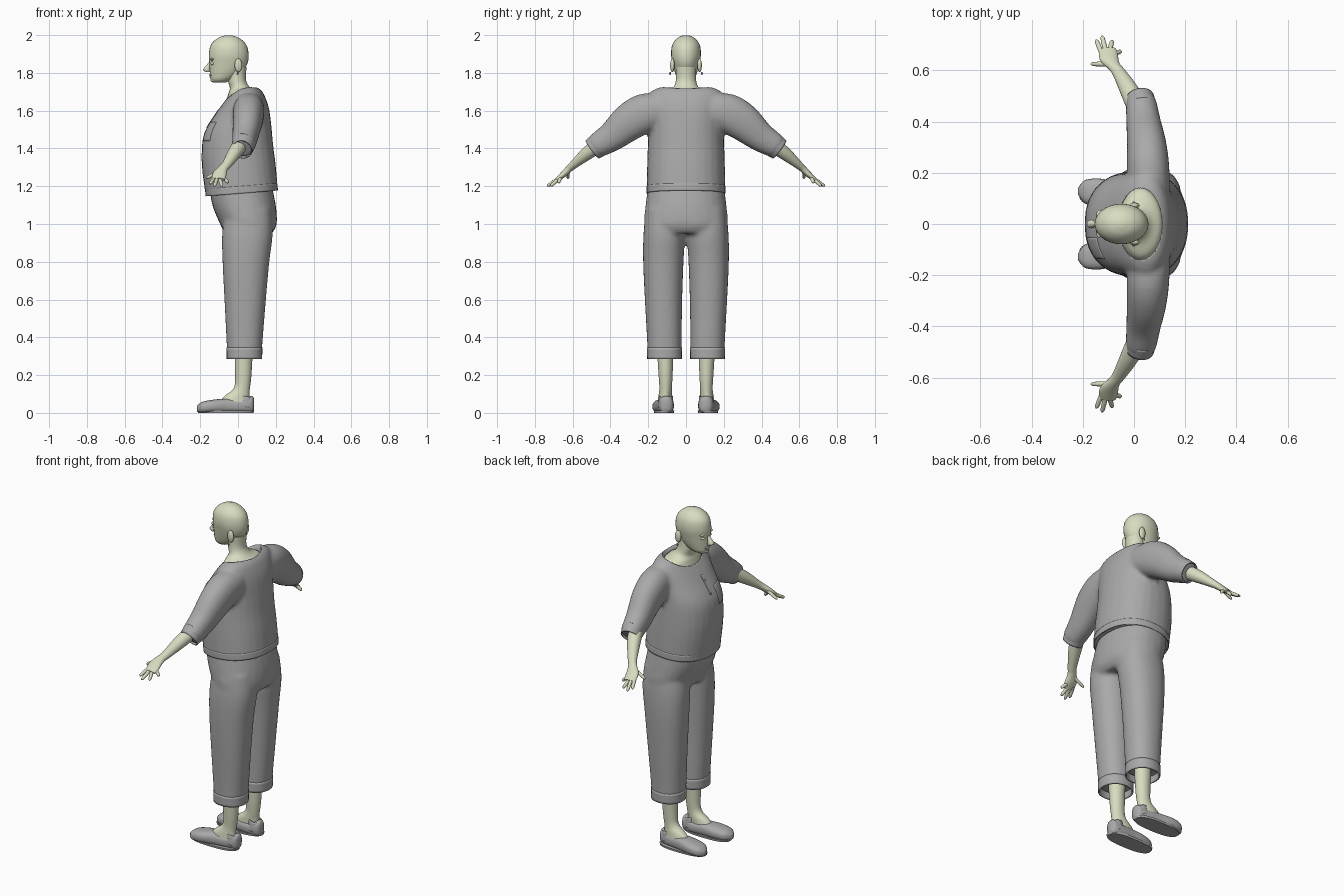
import bpy, bmesh, math
from mathutils import Vector

if "Cube" in bpy.data.objects:
    bpy.data.objects.remove(bpy.data.objects["Cube"])


def material(name, rgb):
    m = bpy.data.materials.new(name)
    m.use_nodes = True
    m.diffuse_color = (*rgb, 1)
    m.node_tree.nodes["Principled BSDF"].inputs["Base Color"].default_value = (*rgb, 1)
    return m


SKIN = material("pale skin", (.68, .72, .53))
CLOTH = material("grey cloth", (.4, .4, .4))
UP = Vector((0, 0, 1))


def spline(rings, steps=4):
    """Catmull-Rom interpolation between rings (x, y, z, width, depth)."""
    out = []
    for i in range(len(rings) - 1):
        p = [Vector(rings[min(max(k, 0), len(rings) - 1)]) for k in range(i - 1, i + 3)]
        for s in range(steps):
            t = s / steps
            out.append(p[1] + (p[2] - p[0]) * t / 2
                       + (p[0] * 2 - p[1] * 5 + p[2] * 4 - p[3]) * t * t / 2
                       + (p[1] * 3 - p[0] - p[2] * 3 + p[3]) * t ** 3 / 2)
    return out + [Vector(rings[-1])]


def loft(bm, rings, side=1, normal=None, power=2.0, caps=True, seg=28):
    """Skin a tube over rings; without a normal the rings follow the path."""
    pts = spline(rings)
    loops = []
    for i, p in enumerate(pts):
        n = normal or (pts[min(i + 1, len(pts) - 1)] - pts[max(i - 1, 0)])
        n = Vector(n[:3]).normalized()
        ref = Vector((0, 1, 0)) if abs(n.x) > .9 else Vector((1, 0, 0))
        u = (ref - n * ref.dot(n)).normalized()
        v = n.cross(u)
        loop = []
        for k in range(seg):
            a = math.tau * k / seg
            c, s = math.cos(a), math.sin(a)
            c, s = [math.copysign(abs(w) ** (2 / power), w) for w in (c, s)]
            q = Vector(p[:3]) + u * c * max(p[3], .002) + v * s * max(p[4], .002)
            loop.append(bm.verts.new((q.x, q.y * side, max(q.z, 0))))
        loops.append(loop)
    for a, b in zip(loops, loops[1:]):
        for k in range(seg):
            j = (k + 1) % seg
            bm.faces.new((a[k], a[j], b[j], b[k]))
    if caps:
        bm.faces.new(loops[0])
        bm.faces.new(loops[-1])


def finish(name, bm, mat, thickness=0):
    bmesh.ops.recalc_face_normals(bm, faces=bm.faces)
    me = bpy.data.meshes.new(name)
    bm.to_mesh(me)
    bm.free()
    ob = bpy.data.objects.new(name, me)
    bpy.context.collection.objects.link(ob)
    me.materials.append(mat)
    bpy.ops.object.select_all(action='DESELECT')
    ob.select_set(True)
    bpy.context.view_layer.objects.active = ob
    bpy.ops.object.shade_smooth_by_angle(angle=math.radians(50))
    if thickness:
        ob.modifiers.new("thickness", 'SOLIDIFY').thickness = thickness
    return ob


def part(name, mat, rings, pair=False, thickness=0, **kw):
    for side, label in ((1, "_a"), (-1, "_b")) if pair else ((1, ""),):
        bm = bmesh.new()
        loft(bm, rings, side, caps=not thickness, **kw)
        ob = finish(name + label, bm, mat, thickness)
    return ob


def fused(name, mat, core, limb, core_normal, limb_normal):
    """A central volume and two mirrored limbs melted into one garment."""
    bm = bmesh.new()
    loft(bm, core, normal=core_normal, power=2.25)
    for side in (1, -1):
        loft(bm, limb, side, normal=limb_normal, power=2.2)
    ob = finish(name, bm, mat)
    r = ob.modifiers.new("melt", 'REMESH')
    r.mode, r.voxel_size, r.use_smooth_shade = 'VOXEL', .011, True
    s = ob.modifiers.new("soften", 'SMOOTH')
    s.factor, s.iterations = .5, 6
    return ob


# Shirt with neckline opening
shirt = fused("shirt", CLOTH,
    [(.02, 0, 1.165, .192, .208), (.005, 0, 1.3, .195, .206), (-.003, 0, 1.4, .19, .203),
     (0, 0, 1.5, .178, .2), (.025, 0, 1.6, .14, .2), (.038, 0, 1.66, .108, .2),
     (.045, 0, 1.7, .08, .185), (.045, 0, 1.724, .05, .14)],
    [(.06, .13, 1.605, .08, .09), (.055, .22, 1.585, .083, .105), (.05, .3, 1.54, .078, .1),
     (.038, .39, 1.465, .068, .08), (.028, .47, 1.415, .06, .065), (.025, .49, 1.402, .052, .055)],
    (-.08, 0, 1), None)
cutter = part("neckline_cutter", CLOTH, [(.025, 0, 1.645, .085, .14), (.025, 0, 1.8, .085, .14)], normal=UP)
cutter.hide_render = True
cutter.display_type = 'WIRE'
cut = shirt.modifiers.new("neckline", 'BOOLEAN')
cut.operation, cut.object = 'DIFFERENCE', cutter
part("sleeve_cuff", CLOTH, [(.03, .455, 1.425, .06, .067), (.022, .495, 1.395, .055, .06)], True, .006)
part("shirt_hem", CLOTH, [(.02, 0, 1.162, .192, .208), (.017, 0, 1.2, .192, .208)],
     thickness=.005, normal=(-.08, 0, 1), power=2.25, seg=56)


# Chest pocket and front placket hugging the shirt
def patch(name, y, z, width, height):
    bm = bmesh.new()
    bmesh.ops.create_grid(bm, x_segments=10, y_segments=10, size=.5)
    for v in bm.verts:
        v.co = (-.4, y + v.co.x * width, z + v.co.y * height)
    ob = finish(name, bm, CLOTH)
    w = ob.modifiers.new("hug", 'SHRINKWRAP')
    w.target, w.wrap_method, w.use_project_x = shirt, 'PROJECT', True
    w.use_positive_direction, w.offset = True, .003
    ob.modifiers.new("thickness", 'SOLIDIFY').thickness = .004


patch("chest_pocket", -.095, 1.49, .085, .1)
patch("front_placket", 0, 1.56, .014, .1)

# Trousers
fused("trousers", CLOTH,
    [(.012, 0, 1.21, .165, .2), (.032, 0, 1.1, .168, .214), (.055, 0, 1.0, .15, .222),
     (.055, 0, .95, .125, .2)],
    [(.055, .11, 1.08, .12, .1), (.05, .115, .95, .134, .11), (.042, .12, .8, .124, .107),
     (.038, .119, .6, .11, .099), (.035, .115, .4, .097, .092), (.034, .114, .32, .092, .09)],
    UP, UP)
part("trouser_cuff", CLOTH, [(.034, .114, .285, .094, .092), (.034, .114, .345, .095, .093)],
     True, .008, normal=UP, power=2.2)

# Feet and shoes
part("lower_leg", SKIN,
     [(-.02, .112, .05, .085, .038), (-.005, .11, .09, .065, .036), (.02, .108, .13, .043, .033),
      (.028, .108, .2, .043, .037), (.03, .11, .36, .05, .045)], True, normal=UP)
part("shoe", CLOTH,
     [(.086, .105, .045, .012, .025), (.072, .105, .045, .034, .045), (.02, .107, .037, .043, .037),
      (-.06, .114, .038, .048, .038), (-.13, .121, .035, .056, .035),
      (-.19, .126, .029, .046, .029), (-.218, .128, .022, .014, .014)],
     True, normal=(-1, 0, 0), power=2.6)
part("shoe_heel_collar", CLOTH,
     [(.04, .106, .03, .043, .042), (.042, .106, .088, .038, .036)], True, .005, normal=(.2, 0, 1))
part("sole", CLOTH, [(-.065, .116, 0, .147, .052), (-.065, .116, .012, .15, .054)],
     True, normal=UP, power=2.6)

# Forearms, hands and fingers
part("forearm_and_palm", SKIN,
     [(.03, .42, 1.445, .042, .042), (-.015, .515, 1.38, .037, .036), (-.058, .59, 1.318, .026, .023),
      (-.078, .617, 1.294, .025, .019), (-.098, .65, 1.262, .037, .016),
      (-.103, .683, 1.235, .033, .011)], True)
fingers = {"index": ((-.128, .672, 1.24), (-.148, .72, 1.212)),
           "middle": ((-.112, .682, 1.236), (-.125, .735, 1.2)),
           "ring": ((-.095, .68, 1.234), (-.085, .717, 1.2)),
           "little": ((-.077, .665, 1.245), (-.05, .675, 1.218)),
           "thumb": ((-.095, .625, 1.282), (-.168, .625, 1.242))}
for label, (base, tip) in fingers.items():
    base, tip = Vector(base), Vector(tip)
    part(label + "_finger", SKIN,
         [(*base.lerp(tip, t), r, r) for t, r in ((-.2, .01), (.4, .0095), (.85, .008), (1, .003))],
         True, seg=12)

# Neck and head
part("neck_and_bust", SKIN,
     [(.02, 0, 1.6, .09, .15), (.025, 0, 1.655, .086, .145), (.028, 0, 1.693, .078, .125),
      (.012, 0, 1.72, .055, .07), (-.005, 0, 1.76, .048, .054), (-.005, 0, 1.83, .05, .054)],
     normal=UP)
part("head", SKIN,
     [(-.098, 0, 1.748, .03, .022), (-.086, 0, 1.765, .058, .043), (-.065, 0, 1.8, .084, .058),
      (-.051, 0, 1.85, .101, .071), (-.049, 0, 1.9, .105, .079), (-.05, 0, 1.95, .093, .072),
      (-.05, 0, 1.985, .056, .045), (-.05, 0, 1.999, .015, .013)], normal=UP)
part("nose", SKIN,
     [(-.14, 0, 1.865, .006, .008), (-.156, 0, 1.84, .012, .011), (-.166, 0, 1.817, .019, .017),
      (-.158, 0, 1.804, .012, .012)], normal=UP, seg=16)


def ball(name, mat, centre, size, pair=True):
    for side in (1, -1) if pair else (1,):
        bm = bmesh.new()
        bmesh.ops.create_uvsphere(bm, u_segments=16, v_segments=10, radius=1)
        for v in bm.verts:
            v.co = [c + s * w for c, s, w in zip(centre, size, v.co)]
            v.co.y *= side
        finish(name + ("_a" if side > 0 else "_b"), bm, mat)


ball("ear", SKIN, (.002, .072, 1.84), (.02, .012, .036))
ball("earring", CLOTH, (-.002, .084, 1.797), (.005, .005, .009))
ball("eye", SKIN, (-.133, .03, 1.85), (.013, .015, .01))
ball("brow", SKIN, (-.136, .03, 1.872), (.012, .025, .007))
ball("upper_lip", SKIN, (-.142, 0, 1.789), (.012, .022, .005), False)
ball("lower_lip", SKIN, (-.139, 0, 1.779), (.012, .019, .006), False)
ball("chin", SKIN, (-.126, 0, 1.763), (.02, .023, .014), False)
